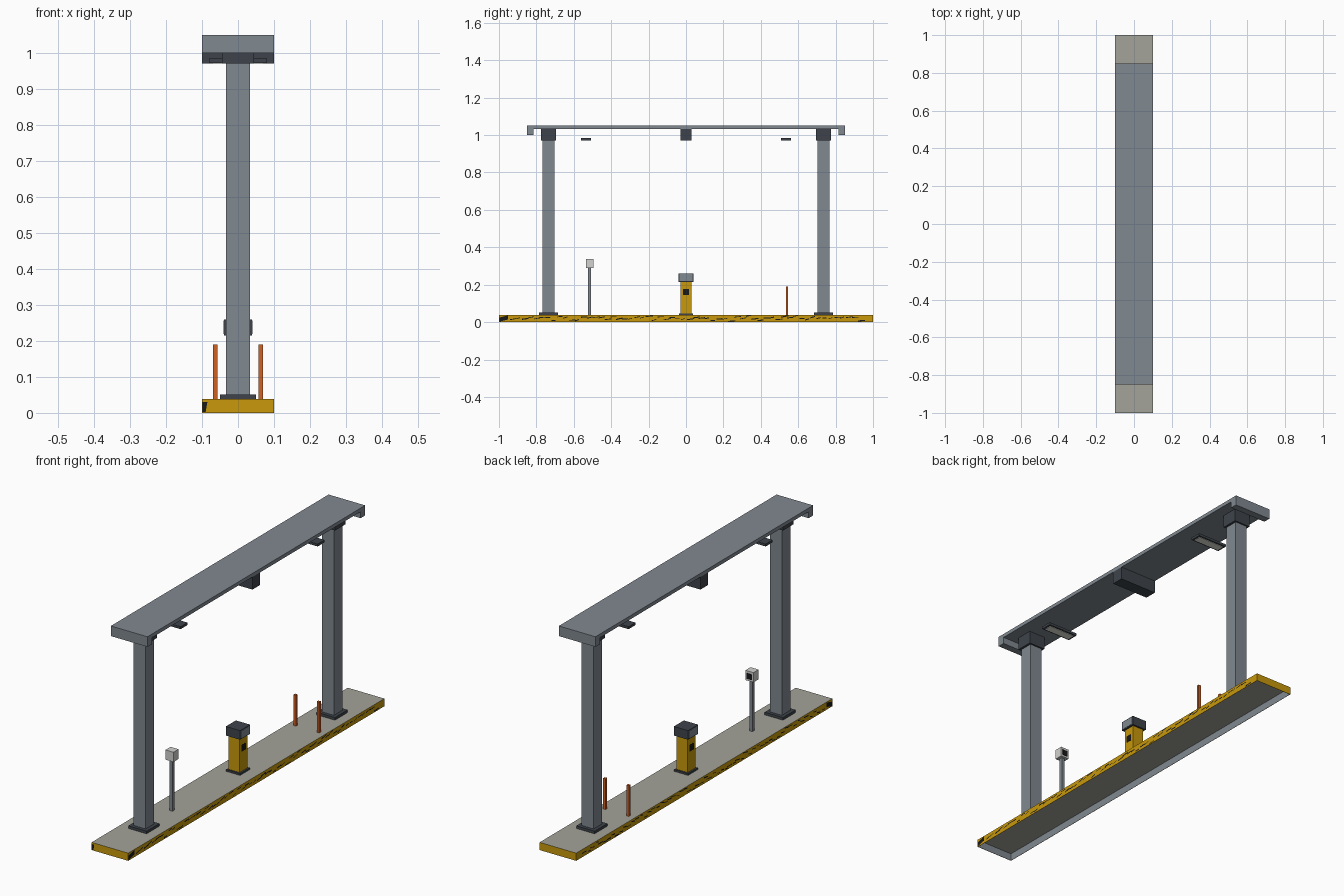
import bpy, bmesh, random
from mathutils import Vector

if "Cube" in bpy.data.objects:
    bpy.data.objects.remove(bpy.data.objects["Cube"])

random.seed(4)


def mat(name, r, g, b):
    m = bpy.data.materials.new(name)
    lin = lambda c: ((c / 255 + 0.055) / 1.055) ** 2.4 if c > 10 else c / 255 / 12.92
    m.diffuse_color = (lin(r), lin(g), lin(b), 1)
    m.use_nodes = True
    m.node_tree.nodes["Principled BSDF"].inputs["Base Color"].default_value = m.diffuse_color
    return m


STEEL = mat("steel_grey", 128, 136, 144)
DARK = mat("dark_grey", 62, 68, 75)
CONCRETE = mat("concrete", 164, 164, 154)
YELLOW = mat("safety_yellow", 200, 152, 12)
BLACK = mat("black", 24, 24, 26)
ORANGE = mat("orange", 208, 98, 36)
WHITE = mat("off_white", 210, 211, 208)
LAMP = mat("lamp_panel", 228, 228, 220)


def finish(name, bm, *mats):
    me = bpy.data.meshes.new(name)
    bm.to_mesh(me)
    bm.free()
    for m in mats:
        me.materials.append(m)
    ob = bpy.data.objects.new(name, me)
    bpy.context.collection.objects.link(ob)
    return ob


def add_box(bm, lo, hi):
    lo, hi = Vector(lo), Vector(hi)
    vs = bmesh.ops.create_cube(bm, size=1)["verts"]
    for v in vs:
        v.co = (lo + hi) / 2 + v.co * (hi - lo)


def box(name, x, y, z, m):
    """Box from (min, max) ranges along each axis."""
    bm = bmesh.new()
    add_box(bm, (x[0], y[0], z[0]), (x[1], y[1], z[1]))
    return finish(name, bm, m)


def around(c, h):
    return (c - h, c + h)


TOP = 0.038

# Island: hollow kerb open underneath, concrete top, yellow sides
bm = bmesh.new()
add_box(bm, (-0.1, -1, 0), (0.1, 1, TOP))
bm.faces.ensure_lookup_table()
bottom = min(bm.faces, key=lambda f: f.calc_center_median().z)
bmesh.ops.inset_region(bm, faces=[bottom], thickness=0.002)
old = set(bm.faces) - {bottom}
ext = bmesh.ops.extrude_discrete_faces(bm, faces=[bottom])["faces"][0]
for v in ext.verts:
    v.co.z = TOP - 0.002
for f in bm.faces:
    c = f.calc_center_median()
    if abs(f.normal.z) > 0.5 and c.z > 0.03 or f is ext:
        f.material_index = 0
    elif f in old:
        f.material_index = 1
    else:
        f.material_index = 2
finish("island", bm, CONCRETE, YELLOW, STEEL)

# Worn black hazard slivers on the long kerb sides
bm = bmesh.new()
for s in (-1, 1):
    x = s * 0.1005
    def sliver(y, z, length, h, slant):
        q = [(y, z), (y + length, z + slant), (y + length, z + slant + h), (y, z + h)]
        q = [(a, min(max(b, 0.001), 0.037)) for a, b in q]
        if s < 0:
            q.reverse()
        bm.faces.new([bm.verts.new((x, a, b)) for a, b in q])
    for i in range(60):
        sliver(-0.94 + i * 0.0315, random.uniform(0.003, 0.028),
               random.uniform(0.02, 0.04), random.uniform(0.003, 0.006),
               random.uniform(0, 0.008))
    sliver(-0.998, 0.002, 0.045, 0.022, 0.012)
# Black patch on the left of the front end
bm.faces.new([bm.verts.new((a, -1.0005, b)) for a, b in
              ((-0.099, 0.002), (-0.09, 0.002), (-0.085, 0.03), (-0.099, 0.03))])
finish("hazard_marks", bm, BLACK)

# Canopy: slab with a downturned lip at each end
prof = [(-0.85, 1.0), (-0.815, 1.0), (-0.815, 1.032), (0.815, 1.032),
        (0.815, 1.0), (0.85, 1.0), (0.85, 1.05), (-0.85, 1.05)]
bm = bmesh.new()
f = bm.faces.new([bm.verts.new((-0.1, y, z)) for y, z in prof])
g = bmesh.ops.extrude_face_region(bm, geom=[f])["geom"]
bmesh.ops.translate(bm, vec=(0.2, 0, 0), verts=[v for v in g if isinstance(v, bmesh.types.BMVert)])
bmesh.ops.recalc_face_normals(bm, faces=bm.faces)
finish("canopy", bm, STEEL)

# Columns with foot plates and caps, and hanging lamps
for s, side in ((-1, "front"), (1, "back")):
    y = 0.735 * s
    box(side + "_column", around(0, 0.033), around(y, 0.033), (TOP, 0.98), STEEL)
    box(side + "_foot_plate", around(0, 0.05), around(y, 0.05), (TOP, 0.051), DARK)
    box(side + "_column_cap", around(0, 0.044), around(y, 0.041), (0.97, 1.032), DARK)
    y = 0.535 * s
    box(side + "_lamp_housing", around(0, 0.08), around(y, 0.027), (0.972, 0.984), DARK)
    box(side + "_lamp_panel", around(0, 0.07), around(y, 0.019), (0.970, 0.973), LAMP)

# Central box under the canopy
box("canopy_unit", around(0, 0.1), around(0, 0.03), (0.97, 1.032), DARK)

# Terminal in the middle
box("terminal_base", around(0, 0.038), around(0, 0.038), (TOP, 0.047), DARK)
box("terminal_body", around(0, 0.03), around(0, 0.03), (0.045, 0.218), YELLOW)
box("terminal_head", around(0, 0.039), around(0, 0.039), (0.215, 0.26), DARK)
for s, side in ((-1, "left"), (1, "right")):
    box(side + "_terminal_screen", around(0.0305 * s, 0.001), around(0, 0.016), (0.145, 0.177), BLACK)
    box(side + "_head_panel", around(0.039 * s, 0.001), around(0, 0.035), (0.219, 0.256), STEEL)

# Reader on a pole, dark panel towards the back
box("reader_pole", around(0, 0.008), around(-0.515, 0.008), (TOP, 0.292), STEEL)
box("reader_box", around(0, 0.022), around(-0.515, 0.02), (0.29, 0.338), WHITE)
box("reader_panel", around(0, 0.014), around(-0.4945, 0.001), (0.299, 0.327), BLACK)

# Orange marker posts
for s, side in ((-1, "left"), (1, "right")):
    box(side + "_marker_post", around(0.0635 * s, 0.0065), around(0.54, 0.0065), (TOP, 0.19), ORANGE)
